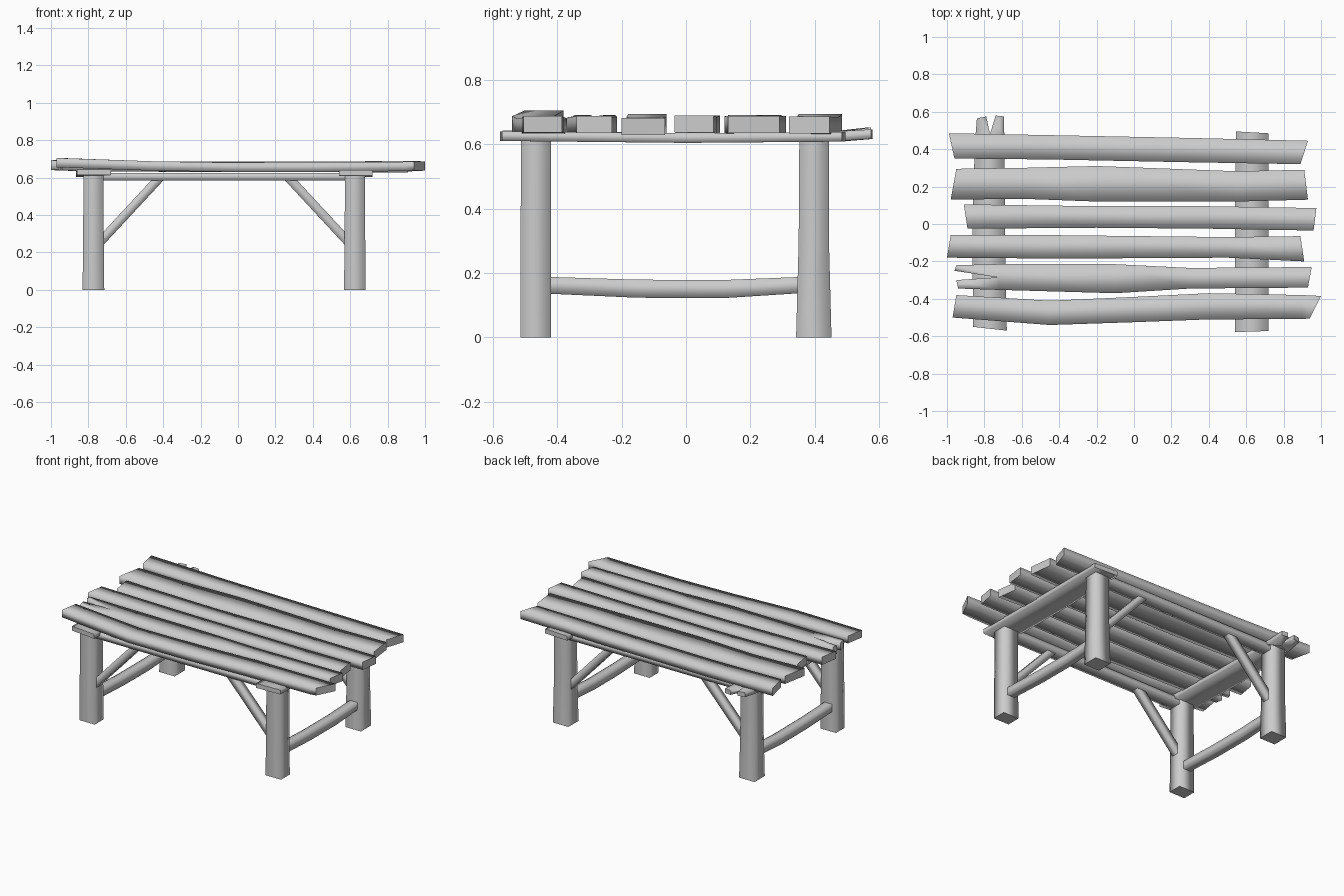
import bpy, bmesh
from mathutils import Vector

if "Cube" in bpy.data.objects:
    bpy.data.objects.remove(bpy.data.objects["Cube"])


def loft(name, parts):
    """Build one object from lofts: (list of 4-point sections, cap first, cap last)."""
    bm = bmesh.new()
    caps = []
    for sections, cap_a, cap_b in parts:
        rings = [[bm.verts.new(p) for p in s] for s in sections]
        for a, b in zip(rings, rings[1:]):
            for i in range(4):
                j = (i + 1) % 4
                bm.faces.new((a[i], a[j], b[j], b[i])).smooth = True
        if cap_a:
            caps.append(bm.faces.new(rings[0][::-1]))
        if cap_b:
            caps.append(bm.faces.new(rings[-1]))
    for f in caps:
        for e in f.edges:
            e.smooth = False
    bmesh.ops.remove_doubles(bm, verts=bm.verts, dist=0.0001)
    bmesh.ops.recalc_face_normals(bm, faces=bm.faces)
    me = bpy.data.meshes.new(name)
    bm.to_mesh(me)
    bm.free()
    ob = bpy.data.objects.new(name, me)
    bpy.context.collection.objects.link(ob)
    return ob


def slab(p, q, z, t):
    """Upright section between plan points p and q, bottom z, thickness t."""
    return [(*p, z), (*q, z), (*q, z + t), (*p, z + t)]


def rect(x0, x1, y0, y1, z):
    return [(x0, y0, z), (x1, y0, z), (x1, y1, z), (x0, y1, z)]


def plank(name, stations, t=0.053):
    """Stations: x_front, y_front, x_back, y_back, bottom z."""
    loft(name, [([slab((a, b), (c, d), z, t) for a, b, c, d, z in stations], True, True)])


# Table top planks, back to front
plank("plank_1", [(-.96, .35, -.99, .485, .64), (-.45, .345, -.45, .475, .632),
                  (.3, .33, .3, .46, .631), (.89, .32, .93, .445, .633)])
plank("plank_2", [(-.98, .13, -.95, .295, .638), (-.6, .135, -.6, .3, .632),
                  (-.2, .12, -.2, .31, .634), (.55, .12, .55, .282, .633),
                  (.93, .13, .91, .29, .635)])
plank("plank_3", [(-.89, -.025, -.91, .105, .636), (-.2, -.02, -.2, .095, .63),
                  (.4, -.025, .4, .095, .633), (.96, -.035, .975, .085, .636)])
plank("plank_4", [(-1.0, -.18, -.98, -.06, .64), (-.4, -.185, -.4, -.06, .631),
                  (.5, -.18, .5, -.07, .629), (.91, -.2, .89, -.065, .628)])

# Plank with a split left end
T = .053
notch, back, front = (-.73, -.285), (-.73, -.215), (-.73, -.352)
loft("split_plank", [
    ([slab(front, back, .633, T), slab((-.1, -.37), (-.1, -.215), .63, T),
      slab((.3, -.345), (.3, -.235), .633, T), slab((.93, -.34), (.95, -.23), .635, T)], False, True),
    ([slab((-.96, -.25), (-.95, -.22), .638, T), slab(notch, back, .633, T)], True, False),
    ([slab((-.94, -.345), (-.95, -.3), .638, T), slab(front, notch, .633, T)], True, False)])

plank("plank_6", [(-.97, -.5, -.95, -.38, .655), (-.45, -.54, -.45, -.41, .637),
                  (0, -.525, 0, -.39, .63), (.4, -.51, .4, -.37, .63),
                  (.9, -.508, .9, -.38, .635), (.94, -.505, 1.0, -.385, .637)], .05)

# Cross bearers below the planks, the left one split at the back
B = .03
bn, bl, br = (-.77, .48), (-.85, .44), (-.693, .44)
loft("left_bearer", [
    ([slab((-.86, -.55), (-.68, -.57), .613, B), slab((-.865, 0), (-.69, 0), .604, B),
      slab(bl, br, .608, B)], True, False),
    ([slab(bl, bn, .608, B), slab((-.84, .565), (-.79, .575), .622, B)], False, True),
    ([slab(bn, br, .608, B), slab((-.74, .58), (-.695, .575), .616, B)], False, True)])
loft("right_bearer", [
    ([slab((.54, -.578), (.718, -.572), .61, B), slab((.54, 0), (.718, 0), .604, B),
      slab((.545, .495), (.718, .485), .608, B)], True, True)])

# Legs, stretchers, rails and braces
leg_x = {"left": -.773, "right": .625}
leg_y = {"front": -.467, "back": .397}
for side, x in leg_x.items():
    for end, y in leg_y.items():
        w = .047 if end == "front" else .055
        loft(f"{end}_{side}_leg", [([rect(x - .058, x + .058, y - w, y + w, 0),
                                    rect(x - .055, x + .055, y - .047, y + .047, .3),
                                    rect(x - .053, x + .053, y - .045, y + .048, .617)], True, True)])
        # Diagonal brace rising towards the middle
        s = 1 if side == "left" else -1
        a = Vector((x + s * .035, y, .255))
        b = Vector((x + s * .36, y, .605))
        d = (b - a).normalized()
        n = Vector((-d.z, 0, d.x)) * .024
        h = Vector((0, .024, 0))
        loft(f"{end}_{side}_brace", [([[c - n - h, c + n - h, c + n + h, c - n + h]
                                      for c in (a, b)], True, True)])
    # Sagging stretcher between front and back legs
    loft(f"{side}_stretcher", [([slab((x - .028, yy), (x + .028, yy), z, t)
                                for yy, z, t in ((-.44, .136, .052), (-.15, .123, .056),
                                                 (.12, .122, .056), (.37, .138, .05))], True, True)])
for end, y in leg_y.items():
    loft(f"{end}_rail", [([slab((xx, y - .04), (xx, y + .04), .584, .042)
                          for xx in (-.74, 0, .59)], True, True)])
